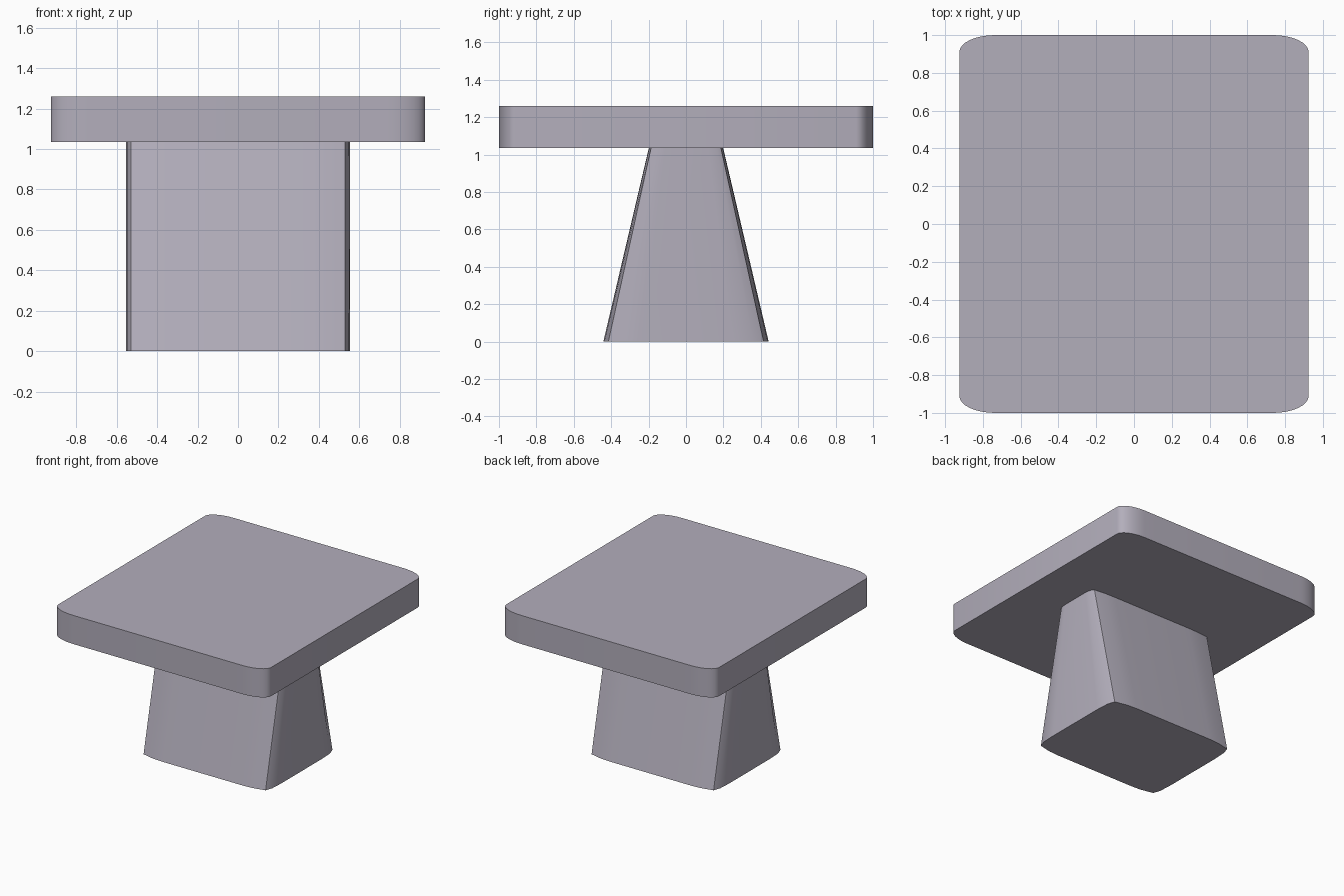
import bpy, bmesh
from math import sin, cos, pi, radians

if "Cube" in bpy.data.objects:
    bpy.data.objects.remove(bpy.data.objects["Cube"])

# Muted purple-grey finish
finish = bpy.data.materials.new("purple_grey")
finish.diffuse_color = (0.45, 0.425, 0.50, 1)
finish.use_nodes = True
finish.node_tree.nodes["Principled BSDF"].inputs["Base Color"].default_value = finish.diffuse_color


def mirrored_outline(corner):
    """Mirror one +x+y corner (listed from the x side to the y side) into a closed outline."""
    back = corner + [(-x, y) for x, y in reversed(corner)]
    return back + [(-x, -y) for x, y in back]


def loft(name, lower, upper, z0, z1):
    """Closed solid between two outlines with equal point counts."""
    bm = bmesh.new()
    a = [bm.verts.new((x, y, z0)) for x, y in lower]
    b = [bm.verts.new((x, y, z1)) for x, y in upper]
    n = len(a)
    for i in range(n):
        j = (i + 1) % n
        bm.faces.new((a[i], a[j], b[j], b[i]))
    bm.faces.new(a[::-1])
    bm.faces.new(b)
    bmesh.ops.recalc_face_normals(bm, faces=bm.faces[:])
    mesh = bpy.data.meshes.new(name)
    bm.to_mesh(mesh)
    bm.free()
    mesh.materials.append(finish)
    obj = bpy.data.objects.new(name, mesh)
    bpy.context.collection.objects.link(obj)
    bpy.ops.object.select_all(action='DESELECT')
    obj.select_set(True)
    bpy.context.view_layer.objects.active = obj
    bpy.ops.object.shade_smooth_by_angle(angle=radians(30))
    return obj


# Tabletop: slab with elliptical corners
HX, HY, RX, RY, STEPS = 0.925, 1.0, 0.19, 0.09, 8
arc = [i * pi / 2 / STEPS for i in range(STEPS + 1)]
top = mirrored_outline([(HX - RX + RX * cos(t), HY - RY + RY * sin(t)) for t in arc])
loft("tabletop", top, top, 1.035, 1.26)

# Pedestal: creased corners, tapering in depth only
base = mirrored_outline([(0.555, 0.25), (0.549, 0.36), (0.53, 0.415),
                         (0.43, 0.437), (0.34, 0.442)])
neck = [(x, y * 0.45) for x, y in base]
loft("pedestal", base, neck, 0.0, 1.035)
